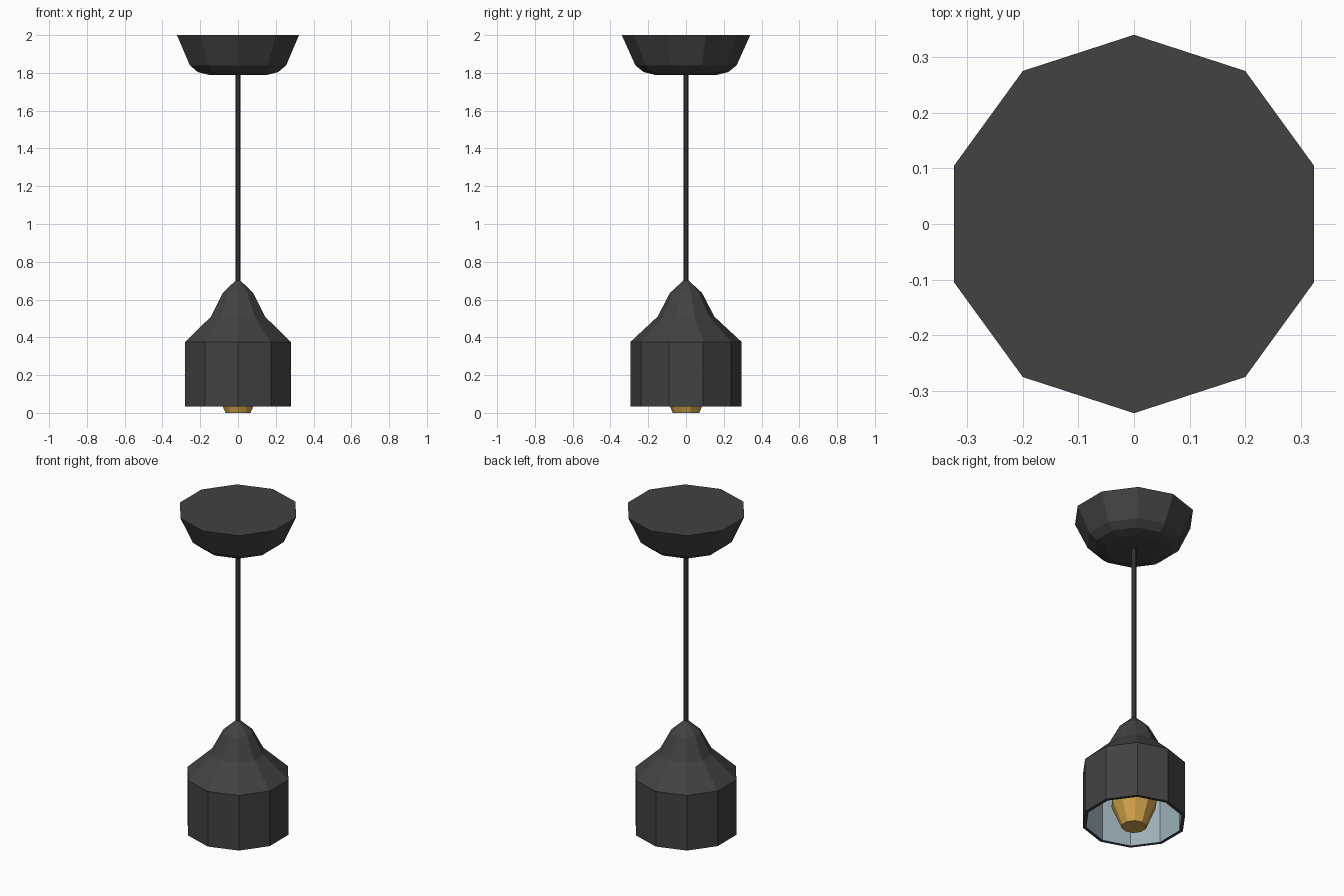
import bpy, bmesh, math

if "Cube" in bpy.data.objects:
    bpy.data.objects.remove(bpy.data.objects["Cube"])

SIDES = 10


def material(name, rgb):
    m = bpy.data.materials.new(name)
    m.diffuse_color = (*rgb, 1)
    m.use_nodes = True
    m.node_tree.nodes["Principled BSDF"].inputs["Base Color"].default_value = m.diffuse_color
    return m


charcoal = material("charcoal", (0.054, 0.054, 0.054))
gold = material("warm gold", (0.64, 0.37, 0.07))
pale_blue = material("pale blue grey", (0.33, 0.43, 0.48))


def lathe(name, profile, mats, sides=SIDES, inner_from=None):
    """Spin (radius, z) points, listed bottom to top on the outside, into a
    flat-faced solid with capped ends. Bands from inner_from on use mats[1]."""
    bm = bmesh.new()
    rings = []
    for r, z in profile:
        ring = []
        for i in range(sides):
            a = math.pi / 2 + 2 * math.pi * i / sides
            ring.append(bm.verts.new((r * math.cos(a), r * math.sin(a), z)))
        rings.append(ring)
    for k in range(len(rings) - 1):
        lo, hi = rings[k], rings[k + 1]
        for i in range(sides):
            j = (i + 1) % sides
            f = bm.faces.new((lo[i], lo[j], hi[j], hi[i]))
            if inner_from is not None and k >= inner_from:
                f.material_index = 1
    bm.faces.new(rings[0][::-1])
    cap = bm.faces.new(rings[-1])
    if inner_from is not None:
        cap.material_index = 1
    bmesh.ops.recalc_face_normals(bm, faces=bm.faces)
    mesh = bpy.data.meshes.new(name)
    bm.to_mesh(mesh)
    bm.free()
    for m in mats:
        mesh.materials.append(m)
    obj = bpy.data.objects.new(name, mesh)
    bpy.context.collection.objects.link(obj)
    return obj


# Ceiling canopy
lathe("ceiling_canopy", [(0.165, 1.79), (0.225, 1.805), (0.268, 1.84), (0.34, 2.0)], [charcoal])

# Hanging cord
lathe("cord", [(0.013, 0.68), (0.013, 1.80)], [charcoal], sides=8)

# Shade: outer skin from the tip down, rim, then pale lining back up
lathe("shade", [(0.012, 0.702), (0.085, 0.635), (0.15, 0.51), (0.295, 0.375), (0.295, 0.035),
                (0.275, 0.035), (0.275, 0.365), (0.135, 0.495), (0.07, 0.62)],
      [charcoal, pale_blue], inner_from=5)

# Bulb, widest inside the shade and tapering to its socket
lathe("bulb", [(0.07, 0.0), (0.085, 0.035), (0.13, 0.145), (0.12, 0.24), (0.06, 0.40), (0.06, 0.60)], [gold])
